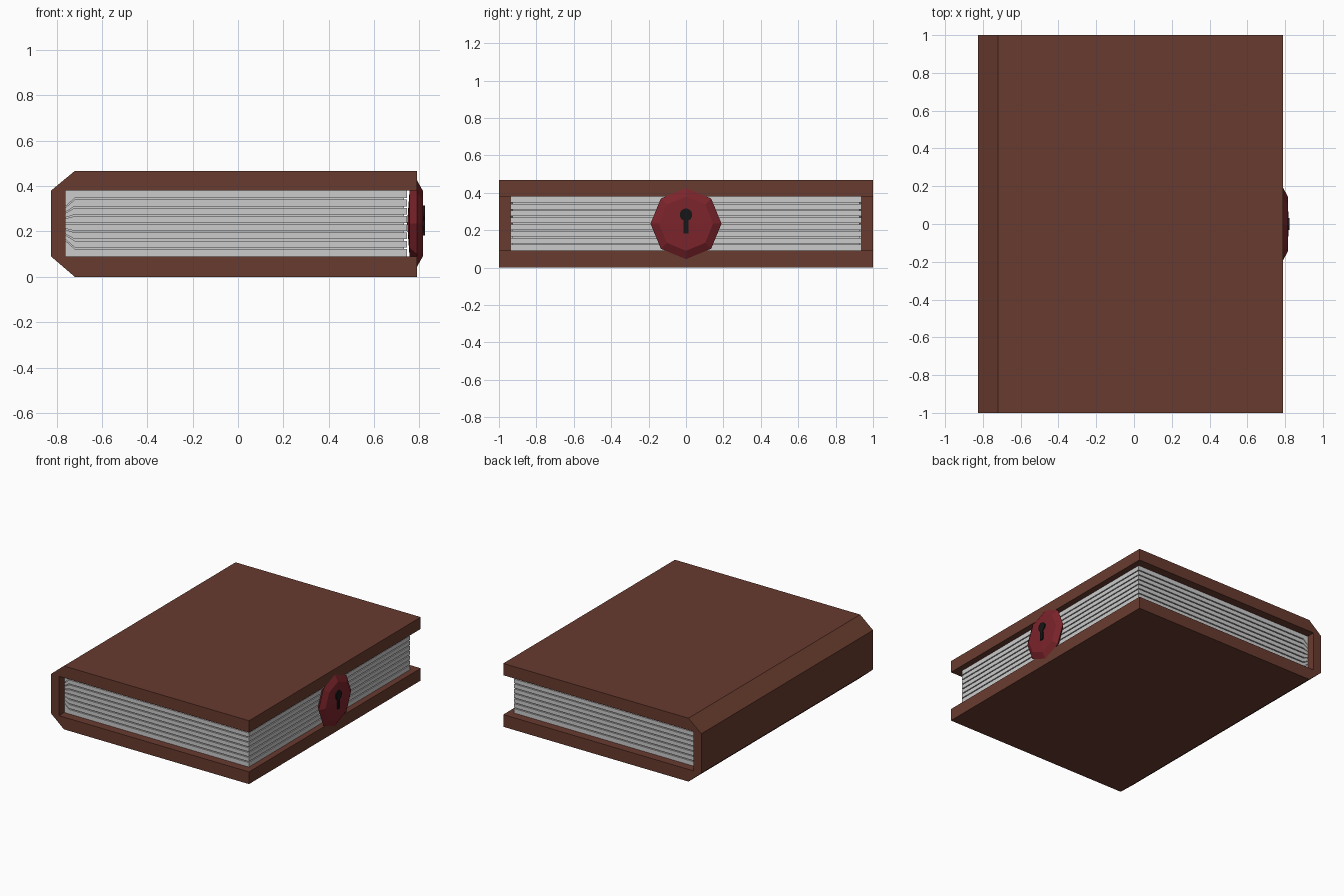
import bpy, bmesh
from math import sin, cos, pi

if "Cube" in bpy.data.objects:
    bpy.data.objects.remove(bpy.data.objects["Cube"])


def material(name, rgb):
    m = bpy.data.materials.new(name)
    m.diffuse_color = (*rgb, 1)
    m.use_nodes = True
    m.node_tree.nodes["Principled BSDF"].inputs["Base Color"].default_value = m.diffuse_color
    return m


def finish(name, bm, mat=None):
    bmesh.ops.recalc_face_normals(bm, faces=bm.faces)
    me = bpy.data.meshes.new(name)
    bm.to_mesh(me)
    bm.free()
    ob = bpy.data.objects.new(name, me)
    bpy.context.collection.objects.link(ob)
    if mat:
        me.materials.append(mat)
    return ob


def prism(name, points, offset, mat=None):
    """Extrude a closed outline of 3D points by an offset vector."""
    bm = bmesh.new()
    face = bm.faces.new([bm.verts.new(p) for p in points])
    ext = bmesh.ops.extrude_face_region(bm, geom=[face], use_keep_orig=True)
    moved = [g for g in ext["geom"] if isinstance(g, bmesh.types.BMVert)]
    bmesh.ops.translate(bm, verts=moved, vec=offset)
    return finish(name, bm, mat)


leather = material("leather", (0.14, 0.044, 0.028))
red = material("clasp_red", (0.20, 0.018, 0.024))
black = material("keyhole_black", (0.008, 0.008, 0.008))

BOT, TOP, MID = 0.09, 0.38, 0.235

# Cover: C-shaped profile with chamfered spine
cover = [(0.79, 0), (-0.72, 0), (-0.825, BOT), (-0.825, TOP), (-0.72, 0.467),
         (0.79, 0.467), (0.79, TOP), (-0.76, TOP), (-0.76, BOT), (0.79, BOT)]
prism("cover", [(x, -1, z) for x, z in cover], (0, 2, 0), leather)

# Page block core, seen at the bottom of the grooves
core = [(-0.76, BOT), (0.733, BOT), (0.733, TOP), (-0.76, TOP)]
prism("page_core", [(x, -0.928, z) for x, z in core], (0, 1.856, 0))

# Page bundles: separated by thin grooves which converge at the spine
COUNT, GAP = 8, 0.007
step = (TOP - BOT) / COUNT


def pinch(z):
    return z if z in (BOT, TOP) else MID + (z - MID) * 0.68


for i in range(COUNT):
    lo = BOT if i == 0 else BOT + i * step + GAP / 2
    hi = TOP if i == COUNT - 1 else BOT + (i + 1) * step - GAP / 2
    outline = [(0.745, lo), (0.745, hi), (-0.72, hi),
               (-0.76, pinch(hi)), (-0.76, pinch(lo)), (-0.72, lo)]
    prism(f"pages_{i + 1}", [(x, -0.938, z) for x, z in outline], (0, 1.876, 0))

# Clasp: faceted octagonal gem on the fore edge, built from rings
bm = bmesh.new()
rings = []
for x, r in [(0.757, 0.15), (0.79, 0.19), (0.815, 0.145)]:
    rings.append([bm.verts.new((x, r * cos(k * pi / 4), MID + r * sin(k * pi / 4)))
                  for k in range(8)])
for a, b in zip(rings, rings[1:]):
    for k in range(8):
        n = (k + 1) % 8
        bm.faces.new((a[k], a[n], b[n], b[k]))
for ring, x in ((rings[0], 0.746), (rings[-1], 0.818)):
    tip = bm.verts.new((x, 0, MID))
    for k in range(8):
        bm.faces.new((ring[k], ring[(k + 1) % 8], tip))
finish("clasp", bm, red)

# Keyhole: round head and slot as one raised outline
hole = [(-0.014, 0.183), (0.014, 0.183), (0.012, 0.252)]
hole += [(0.034 * cos(t), 0.282 + 0.034 * sin(t))
         for t in (-pi / 4 + k * pi / 6 for k in range(10))]
hole += [(-0.012, 0.252)]
prism("keyhole", [(0.81, y, z) for y, z in hole], (0.014, 0, 0), black)
